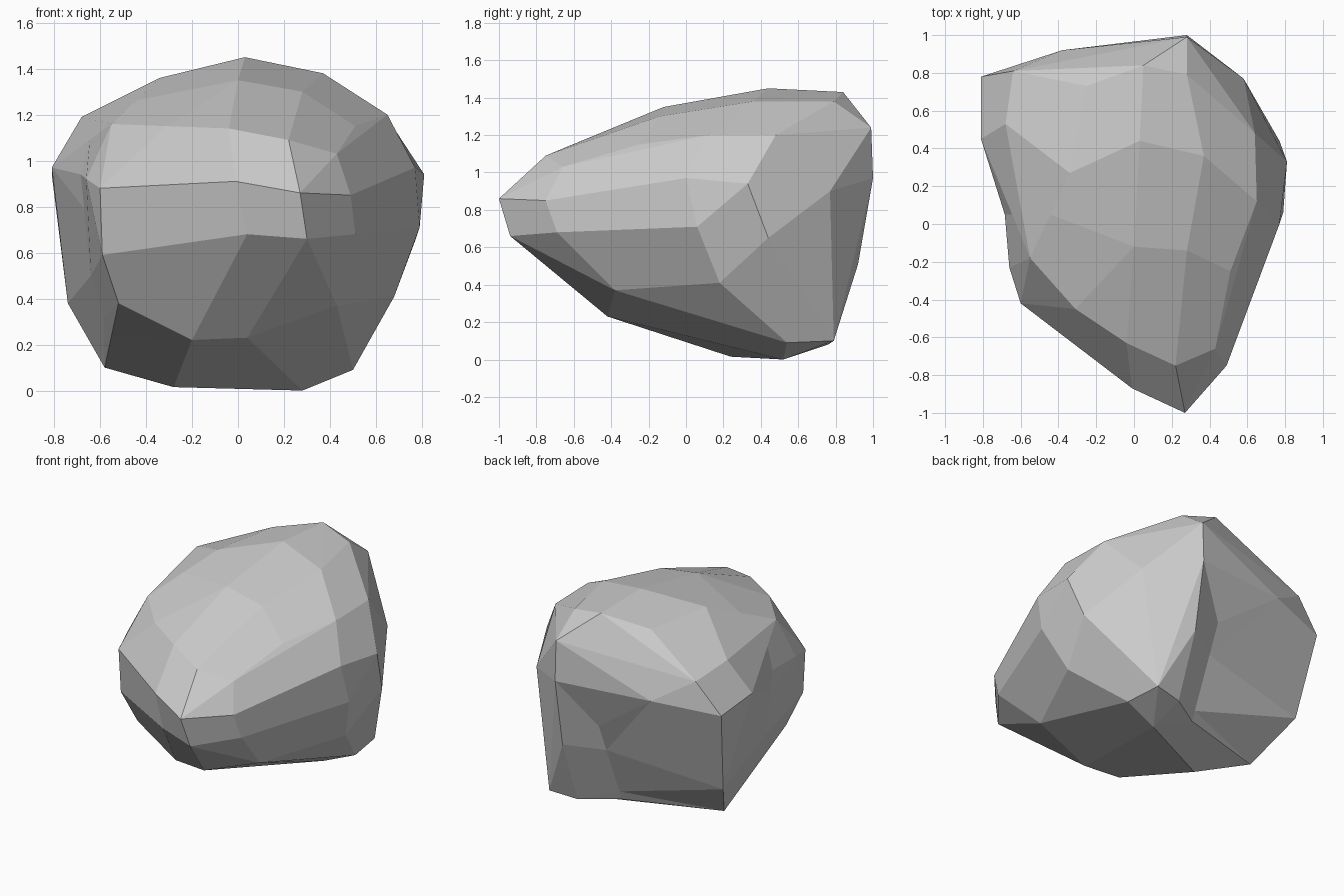
import bpy, bmesh, math
from mathutils import Vector

if "Cube" in bpy.data.objects:
    bpy.data.objects.remove(bpy.data.objects["Cube"])

# Corner points of the boulder, in hundredths of a unit, grouped from nose to back
CORNERS = [
    # front nose
    (27, -100, 86), (30, -94, 66), (22, -75, 109), (49, -75, 85), (51, -69, 68),
    (43, -66, 103), (4, -86, 68), (-1, -87, 91), (-4, -63, 114),
    # front left shoulder
    (-31, -45, 115), (-60, -42, 88), (-59, -41, 59), (-55, -18, 116), (-66, -23, 92),
    # crown
    (0, -12, 135), (28, -14, 130), (51, -25, 115), (65, 12, 120), (37, 36, 138),
    (3, 44, 145), (-34, 27, 136), (-68, 53, 119), (28, 79, 138), (5, 84, 143), (-25, 73, 136),
    # right flank
    (77, 0, 97), (79, 6, 71), (81, 33, 94), (77, 44, 65), (68, 18, 41), (64, 48, 120),
    # back and left edge
    (58, 77, 90), (47, 79, 10), (28, 99, 124), (28, 100, 97), (28, 92, 51), (28, 76, 8),
    (-38, 92, 98), (-64, 81, 114), (-81, 78, 94), (-81, 45, 97), (-74, 66, 38), (-58, 42, 10),
    # underside
    (28, 52, 0), (-28, 24, 1.5), (4, -42, 23), (-20, -38, 22), (43, -38, 37),
    (-52, -33, 38), (50, 54, 9),
]


def hollow(bm, side, co, no, move):
    """Cut the faces on one side along a plane and press the new corners in."""
    faces = [f for f in bm.faces if side(f)]
    geom = faces + list({e for f in faces for e in f.edges}) + list({v for f in faces for v in f.verts})
    cut = bmesh.ops.bisect_plane(bm, geom=geom, plane_co=co, plane_no=no)
    for v in cut['geom_cut']:
        if isinstance(v, bmesh.types.BMVert):
            move(v.co)
    bmesh.ops.triangulate(bm, faces=bm.faces[:])
    bm.normal_update()


def press_left(co):
    if co.x < -0.45:
        co.x = max(co.x, -0.59 - 0.1 * co.z)


def press_back(co):
    if co.z < 1.0:
        co.y = min(co.y, 0.62 + 0.42 * (co.z - 0.1))


bm = bmesh.new()
for p in CORNERS:
    bm.verts.new([c / 100 for c in p])

# Skin the corners with flat facets
bmesh.ops.convex_hull(bm, input=bm.verts[:])
bmesh.ops.delete(bm, geom=[v for v in bm.verts if not v.link_faces], context='VERTS')
bmesh.ops.recalc_face_normals(bm, faces=bm.faces[:])
bm.normal_update()

# Shallow hollows on the back and left flank
hollow(bm, lambda f: f.normal.y > 0.5, Vector((0.05, 0, 0)), Vector((1, 0, 0)), press_back)
hollow(bm, lambda f: f.normal.x < -0.5, Vector((0, 0.05, 0)), Vector((0, 1, 0)), press_left)

# Merge near-flat triangle pairs into quad facets
bmesh.ops.join_triangles(bm, faces=bm.faces[:], angle_face_threshold=math.radians(15),
                         angle_shape_threshold=math.radians(60))
bmesh.ops.recalc_face_normals(bm, faces=bm.faces[:])

mesh = bpy.data.meshes.new("boulder")
bm.to_mesh(mesh)
bm.free()
boulder = bpy.data.objects.new("boulder", mesh)
bpy.context.collection.objects.link(boulder)
